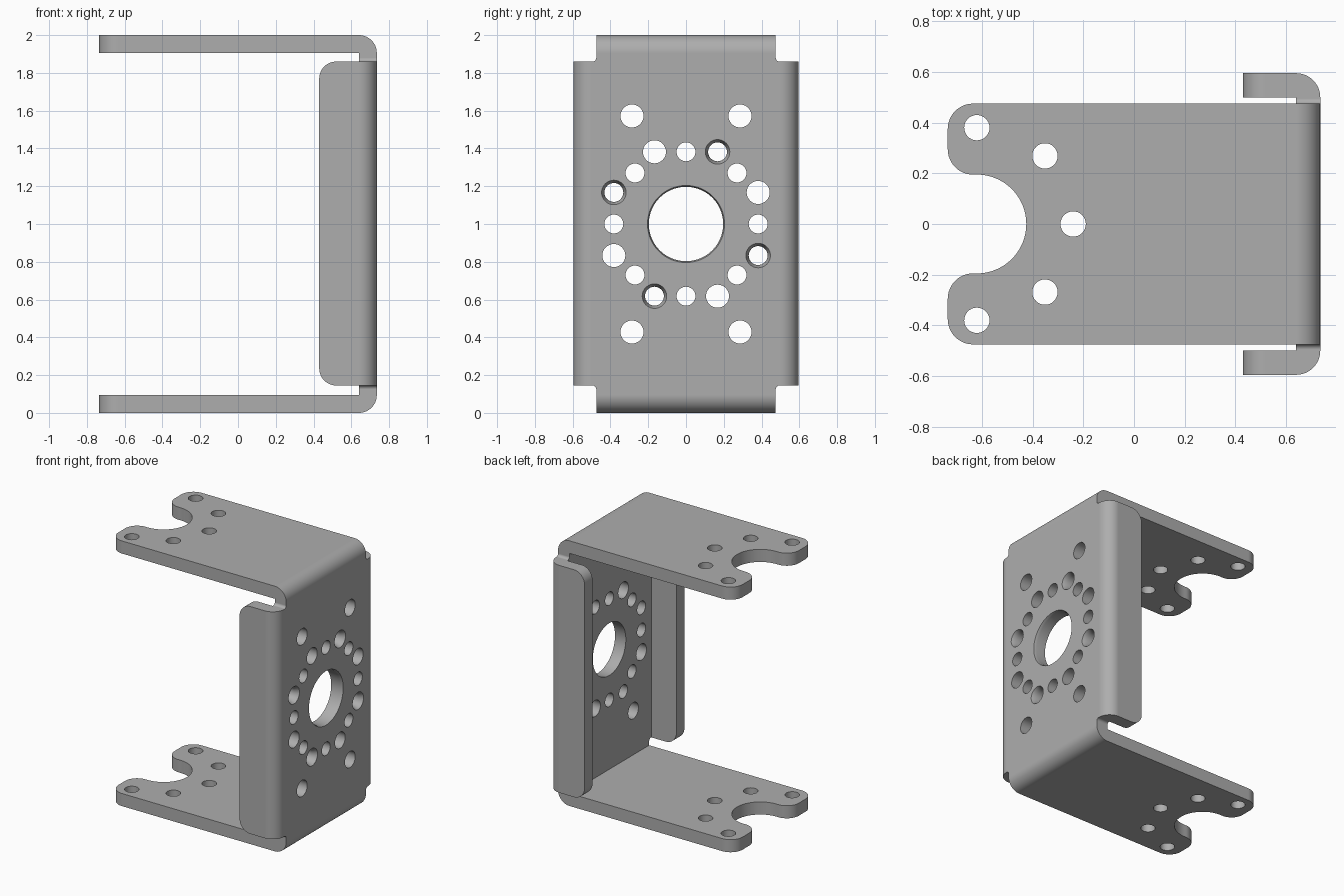
import bpy, bmesh, math
from mathutils import Vector

if "Cube" in bpy.data.objects:
    bpy.data.objects.remove(bpy.data.objects["Cube"], do_unlink=True)

T = 0.095            # sheet thickness
X0, X1 = -0.735, 0.735
XI = X1 - T          # inner face of the web
HW = 0.475           # half width of the arms
SW = 0.595           # half width over the side flanges

steel = bpy.data.materials.new("grey metal")
steel.use_nodes = True
GREY = (0.42, 0.42, 0.42, 1)
steel.diffuse_color = GREY
steel.node_tree.nodes["Principled BSDF"].inputs["Base Color"].default_value = GREY


def arc(cx, cy, r, a0, a1, n=12):
    angles = [math.radians(a0 + (a1 - a0) * i / n) for i in range(n + 1)]
    return [(cx + r * math.cos(a), cy + r * math.sin(a)) for a in angles]


def finish(name, bm):
    bmesh.ops.recalc_face_normals(bm, faces=bm.faces)
    mesh = bpy.data.meshes.new(name)
    bm.to_mesh(mesh)
    bm.free()
    mesh.materials.append(steel)
    ob = bpy.data.objects.new(name, mesh)
    bpy.context.collection.objects.link(ob)
    return ob


def prism(name, outline, axis, lo, hi):
    """Extrude a closed 2D outline along x, y or z."""
    place = {"x": lambda p, h: (h, p[0], p[1]),
             "y": lambda p, h: (p[0], h, p[1]),
             "z": lambda p, h: (p[0], p[1], h)}[axis]
    bm = bmesh.new()
    face = bm.faces.new([bm.verts.new(place(p, lo)) for p in outline])
    out = bmesh.ops.extrude_face_region(bm, geom=[face])
    verts = [v for v in out["geom"] if isinstance(v, bmesh.types.BMVert)]
    bmesh.ops.translate(bm, verts=verts, vec=place((0, 0), hi - lo))
    return finish(name, bm)


def drill(bm, axis, stations, u, v, n=32):
    """Add a turned drill shape: stations are (distance along axis, radius)."""
    rings = []
    for h, r in stations:
        pts = arc(u, v, r, 0, 360, n)[:-1]
        rings.append([bm.verts.new((h, *p) if axis == "x" else (*p, h)) for p in pts])
    for a, b in zip(rings, rings[1:]):
        for i in range(n):
            j = (i + 1) % n
            bm.faces.new((a[i], a[j], b[j], b[i]))
    bm.faces.new(rings[0])
    bm.faces.new(rings[-1])


def combine(target, tool, operation):
    mod = target.modifiers.new("cut", "BOOLEAN")
    mod.operation, mod.solver, mod.object = operation, "EXACT", tool
    bpy.ops.object.select_all(action="DESELECT")
    bpy.context.view_layer.objects.active = target
    target.select_set(True)
    bpy.ops.object.modifier_apply(modifier=mod.name)
    bpy.data.objects.remove(tool, do_unlink=True)


# Bent channel: lower arm, web and upper arm in one strip
strip = (arc(XI, T, T, -90, 0) + arc(XI, 2 - T, T, 0, 90)
         + [(-0.9, 2), (-0.9, 2 - T), (XI, 2 - T), (XI, T), (-0.9, T), (-0.9, 0)])
bracket = prism("servo_bracket", strip, "y", -0.7, 0.7)

# Arm plan: rounded prongs around a half-round mouth
half = ([(0.9, HW)] + arc(X0 + 0.1, HW - 0.1, 0.1, 90, 180)
        + arc(X0 + 0.1, 0.295, 0.1, 180, 270) + arc(-0.62, 0, 0.195, 90, 0, 24))
plan = half + [(x, -y) for x, y in reversed(half[:-1])]
combine(bracket, prism("plan", plan, "z", -0.2, 2.2), "INTERSECT")

ZL, ZH = 0.145, 1.86
for s in (-1, 1):
    # Side flange with its bend, free corners rounded
    ell = ([(0.43, SW)] + arc(XI, SW - T, T, 90, 0)
           + [(X1, 0.42), (XI, 0.42), (XI, SW - T), (0.43, SW - T)])
    flange = prism("flange", [(x, s * y) for x, y in ell], "z", ZL, ZH)
    bm = bmesh.new()
    bm.from_mesh(flange.data)
    tips = [e for e in bm.edges if all(abs(v.co.x - 0.43) < 1e-4 for v in e.verts)
            and abs(e.verts[0].co.z - e.verts[1].co.z) < 1e-4]
    bmesh.ops.bevel(bm, geom=tips, offset=0.09, segments=12, profile=0.5, affect="EDGES")
    bm.to_mesh(flange.data)
    bm.free()
    combine(bracket, flange, "UNION")
    # Small fillets in the bend reliefs
    for z, d in ((ZL, -1), (ZH, 1)):
        fil = [(0.45, -0.02), (0.495, -0.02)] + arc(0.495, 0.02, 0.02, 270, 180, 6) + [(0.45, 0.02)]
        combine(bracket, prism("fillet", [(s * y, z + d * h) for y, h in fil], "x", XI, X1), "UNION")

# Arm holes, drilled through both arms
bm = bmesh.new()
for a in (-90, -45, 0, 45, 90):
    r = math.radians(a)
    drill(bm, "z", [(-0.2, 0.05), (2.2, 0.05)], -0.62 + 0.38 * math.cos(r), 0.38 * math.sin(r))
combine(bracket, finish("arm_drills", bm), "DIFFERENCE")

# Web holes: large bore, ring of small holes, larger holes, countersunk holes
bm = bmesh.new()
drill(bm, "x", [(0.5, 0.197), (X1 - 0.02, 0.197), (X1, 0.204), (0.9, 0.204)], 0, 1, 64)
for i in range(8):
    a = math.radians(45 * i)
    drill(bm, "x", [(0.5, 0.05), (0.9, 0.05)], 0.382 * math.cos(a), 1 + 0.382 * math.sin(a))
plain = [(-0.167, 0.382), (0.382, 0.167), (0.167, -0.382), (-0.382, -0.167)]
plain += [(sy * 0.286, sz * 0.572) for sy in (-1, 1) for sz in (-1, 1)]
for y, z in plain:
    drill(bm, "x", [(0.5, 0.061), (0.9, 0.061)], y, 1 + z)
for y, z in [(0.167, 0.382), (0.382, -0.167), (-0.167, -0.382), (-0.382, 0.167)]:
    drill(bm, "x", [(0.5, 0.05), (X1 - 0.035, 0.05), (X1, 0.065), (0.9, 0.065)], y, 1 + z)
combine(bracket, finish("web_drills", bm), "DIFFERENCE")

# Smooth bends and bores, crisp sheet edges
bpy.ops.object.shade_smooth_by_angle(angle=math.radians(25))
weighted = bracket.modifiers.new("flat faces", "WEIGHTED_NORMAL")
weighted.keep_sharp = True
